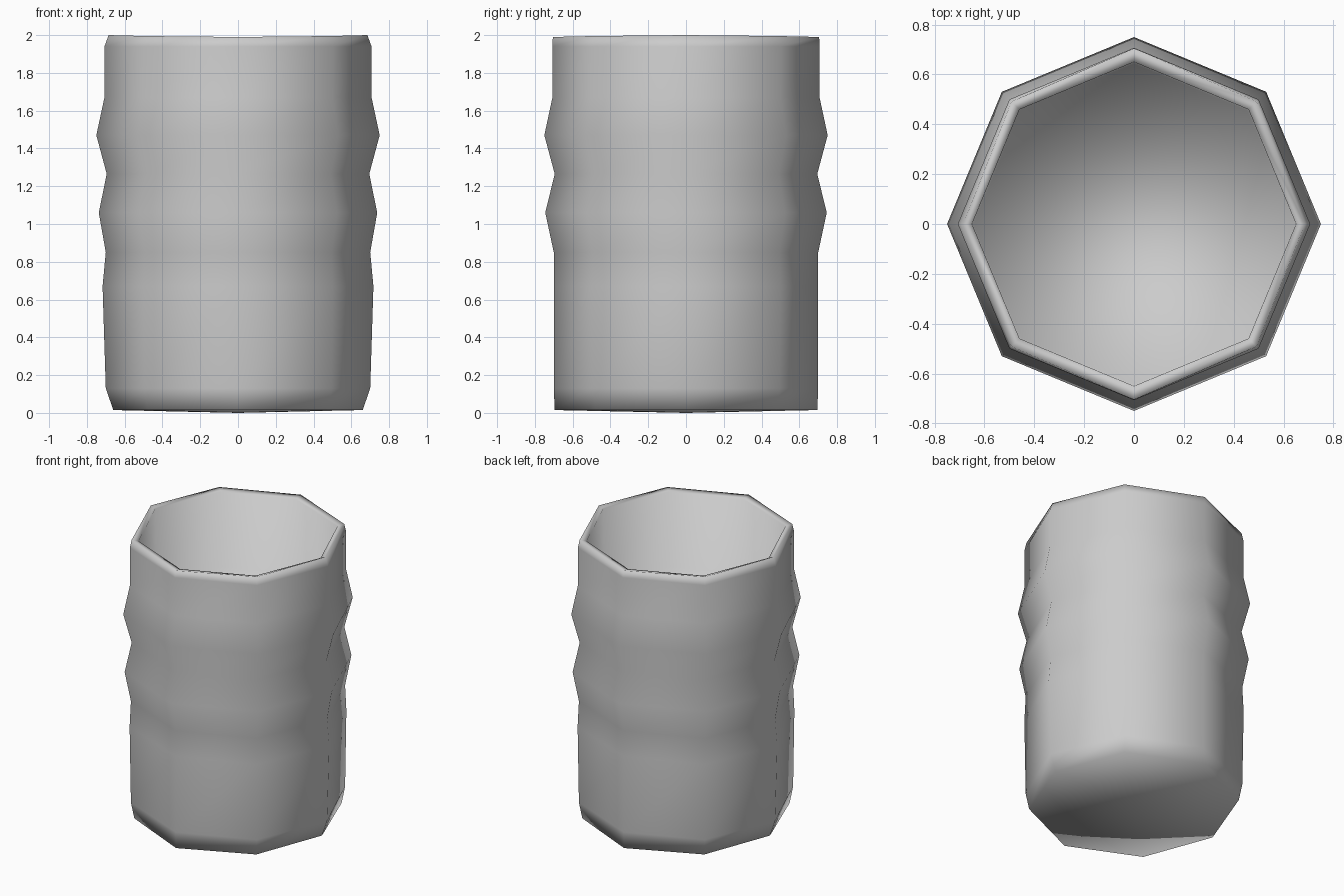
import bpy, bmesh, math

if "Cube" in bpy.data.objects:
    bpy.data.objects.remove(bpy.data.objects["Cube"])

SIDES = 8
# Profile rings, outside from bottom to rim, then down inside:
# (radius on x axis, radius on y axis, height on x axis, height on y axis)
RINGS = [
    (0.66, 0.695, 0.015, 0.015),
    (0.70, 0.70, 0.13, 0.13),
    (0.717, 0.70, 0.67, 0.67),
    (0.70, 0.70, 0.85, 0.85),
    (0.737, 0.745, 1.06, 1.06),
    (0.695, 0.695, 1.265, 1.265),
    (0.75, 0.75, 1.47, 1.47),
    (0.707, 0.707, 1.67, 1.67),
    (0.707, 0.707, 1.94, 1.94),
    (0.685, 0.705, 2.0, 1.99),
    (0.65, 0.65, 1.985, 1.98),
    (0.643, 0.643, 1.45, 1.45),
]

bm = bmesh.new()


def ring(rx, ry, zx, zy):
    verts = []
    for i in range(SIDES):
        a = 2 * math.pi * i / SIDES
        t = math.sin(a) ** 2
        r = rx + (ry - rx) * t
        verts.append(bm.verts.new((r * math.cos(a), r * math.sin(a), zx + (zy - zx) * t)))
    return verts


# Barrel walls and rim
rings = [ring(*p) for p in RINGS]
for low, high in zip(rings, rings[1:]):
    for i in range(SIDES):
        j = (i + 1) % SIDES
        bm.faces.new((low[i], low[j], high[j], high[i]))

# Slightly domed underside and flat recessed floor
centre = bm.verts.new((0, 0, 0))
for i in range(SIDES):
    bm.faces.new((centre, rings[0][(i + 1) % SIDES], rings[0][i]))
bm.faces.new(rings[-1])

bmesh.ops.recalc_face_normals(bm, faces=bm.faces[:])
for f in bm.faces:
    f.smooth = True

mesh = bpy.data.meshes.new("barrel")
bm.to_mesh(mesh)
bm.free()
barrel = bpy.data.objects.new("barrel", mesh)
bpy.context.collection.objects.link(barrel)
